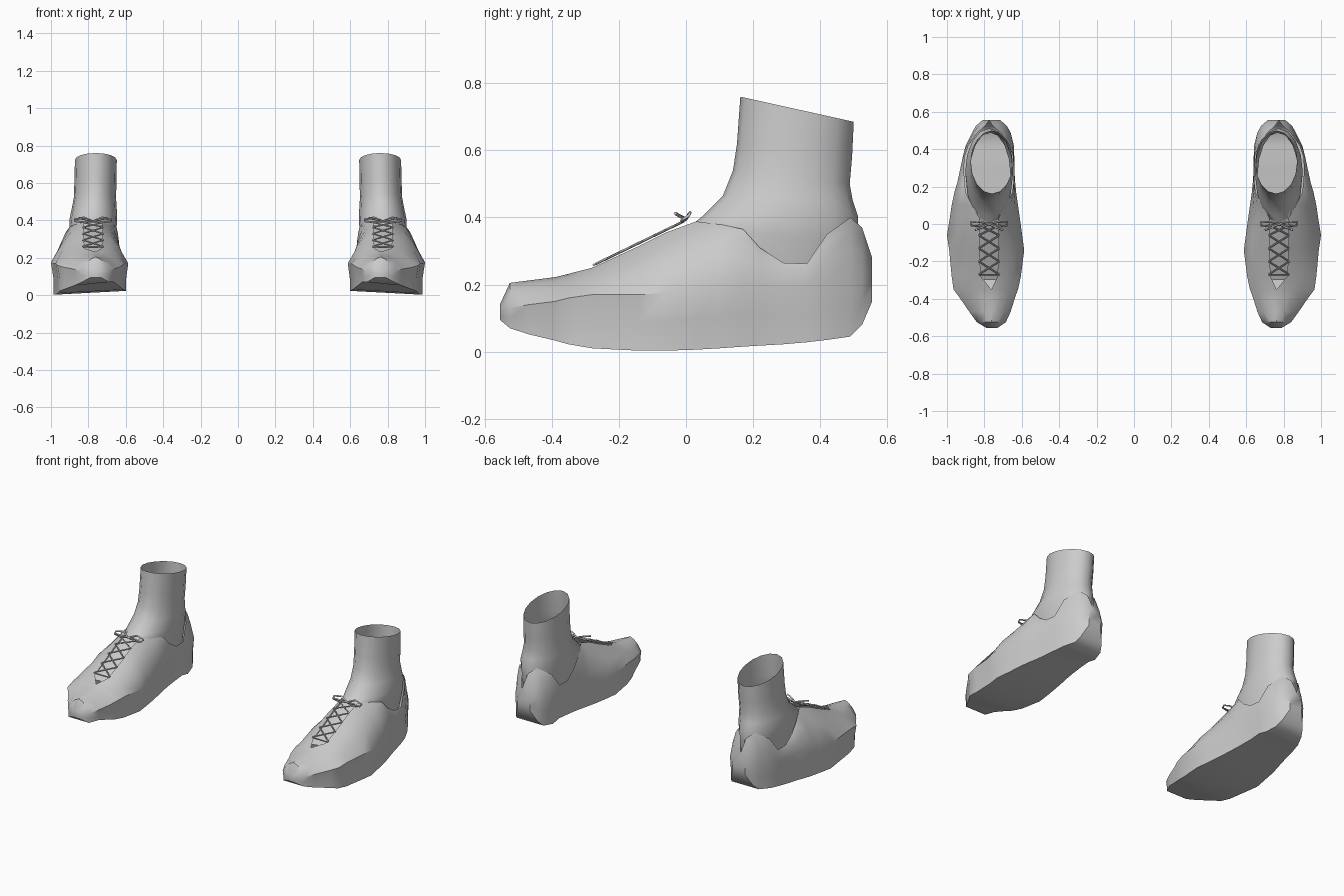
import bpy, bmesh, math

if "Cube" in bpy.data.objects:
    bpy.data.objects.remove(bpy.data.objects["Cube"])

grey = bpy.data.materials.new("plain grey")
grey.diffuse_color = (0.6, 0.6, 0.6, 1)
grey.use_nodes = True
grey.node_tree.nodes["Principled BSDF"].inputs["Base Color"].default_value = grey.diffuse_color


def finish(ob, angle=40):
    """Colour, smooth and mirror a part to the other foot."""
    bpy.context.scene.collection.objects.link(ob)
    ob.data.materials.append(grey)
    if ob.type == 'MESH':
        bpy.ops.object.select_all(action='DESELECT')
        ob.select_set(True)
        bpy.context.view_layer.objects.active = ob
        bpy.ops.object.shade_smooth_by_angle(angle=math.radians(angle))
    mirror = ob.modifiers.new("other_foot", 'MIRROR')
    mirror.use_mirror_merge = False


def loft(name, rings, closed=False, caps=False):
    """Skin a row of equally sized rings."""
    bm = bmesh.new()
    rows = [[bm.verts.new(p) for p in ring] for ring in rings]
    n = len(rows[0])
    for a, b in zip(rows, rows[1:]):
        for i in range(n if closed else n - 1):
            j = (i + 1) % n
            bm.faces.new((a[i], a[j], b[j], b[i]))
    if caps:
        bm.faces.new(rows[0])
        bm.faces.new(rows[-1])
    bmesh.ops.remove_doubles(bm, verts=bm.verts[:], dist=0.0005)
    bmesh.ops.recalc_face_normals(bm, faces=bm.faces[:])
    mesh = bpy.data.meshes.new(name)
    bm.to_mesh(mesh)
    bm.free()
    finish(bpy.data.objects.new(name, mesh))


def cord(name, paths, radius):
    """Thin round laces along point paths."""
    cu = bpy.data.curves.new(name, 'CURVE')
    cu.dimensions = '3D'
    cu.bevel_depth = radius
    cu.bevel_resolution = 0
    cu.use_fill_caps = True
    for path in paths:
        sp = cu.splines.new('POLY')
        sp.points.add(len(path) - 1)
        for p, co in zip(sp.points, path):
            p.co = (*co, 1)
    finish(bpy.data.objects.new(name, cu))


# Shoe stations: y, inner x, outer x, sole z, widest z, half opening, rim z
stations = [
    (-.555, .73, .79, .095, .12, 0, .14),
    (-.525, .685, .84, .07, .13, 0, .205),
    (-.47, .66, .88, .052, .14, 0, .212),
    (-.39, .635, .935, .033, .15, 0, .222),
    (-.35, .62, .965, .022, .16, 0, .232),
    (-.28, .605, .975, .01, .17, .045, .25),
    (-.14, .587, .988, .003, .17, .05, .315),
    (-.06, .598, 1.0, .003, .175, .05, .355),
    (.03, .61, .985, .006, .19, .05, .388),
    (.10, .62, .975, .01, .2, .09, .38),
    (.17, .63, .96, .015, .2, .125, .365),
    (.22, .635, .945, .018, .2, .13, .31),
    (.29, .64, .93, .022, .19, .135, .265),
    (.36, .64, .915, .028, .19, .13, .262),
    (.42, .642, .90, .035, .2, .11, .35),
    (.49, .66, .865, .045, .21, .06, .40),
    (.525, .68, .845, .08, .22, .02, .37),
    (.555, .715, .81, .15, .22, 0, .28),
]


def shoe_ring(y, xi, xo, zb, zm, g, zr):
    cx = .762 if y < -.3 else .775

    def side(xw, xr, lift):
        upper = [(xr + (xw - xr) * t, y, zr + (zm - zr) * s)
                 for t, s in ((0, 0), (.34, .17), (.7, .5), (1, 1))]
        xc = xw + (cx - xw) * .06
        return upper + [(xc, y, (zm + zb) / 2), (xc, y, zb + lift)]

    tilt = .02 if -.5 < y < .4 else 0
    return side(xi, cx - g, tilt) + side(xo, cx + g, 0)[::-1]


loft("shoe", [shoe_ring(*s) for s in stations], caps=True)

# Ankle tube rings: front y, back y, inner x, outer x, front z, back z
ankle = [
    (.162, .50, .648, .872, .76, .685),
    (.152, .495, .65, .875, .62, .58),
    (.14, .488, .652, .878, .54, .50),
    (.11, .497, .648, .89, .465, .45),
    (.045, .512, .646, .902, .40, .405),
    (0, .512, .65, .90, .365, .33),
    (.02, .49, .66, .88, .28, .20),
]


def ankle_ring(yf, yb, xi, xo, zf, zb, n=16):
    ring = []
    for i in range(n):
        a = math.tau * i / n
        k = (1 - math.cos(a)) / 2
        ring.append(((xi + xo) / 2 + (xo - xi) / 2 * math.sin(a),
                     yf + (yb - yf) * k, zf + (zb - zf) * k))
    return ring


loft("ankle", [ankle_ring(*r) for r in ankle], closed=True)

# Tongue under the lacing
tongue = [(-.30, .232), (-.14, .303), (-.06, .343), (.03, .378), (.08, .41)]
loft("tongue", [[(.775 + dx, y, z - abs(dx) * .12) for dx in (-.056, 0, .056)]
                for y, z in tongue])


def eyelet(y, s, lift=.006):
    return (.775 + s * .055, y, .25 + (y + .28) * .485 + lift)


# Crossed laces
rows = [-.27, -.20, -.13, -.06, -.005]
crosses = [[eyelet(a, s), eyelet(b, -s)]
           for a, b in zip(rows[:4], rows[1:]) for s in (-1, 1)]
crosses.append([eyelet(-.275, -1), eyelet(-.275, 1)])
cord("crossed_laces", crosses, .004)

# Bow: two loops, two loose ends and a knot
bow = []
for s in (-1, 1):
    bow.append([(.775 + s * dx, y, z) for dx, y, z in
                ((0, 0, .395), (.05, .012, .415), (.098, .008, .405),
                 (.095, -.008, .395), (.05, -.012, .39), (0, 0, .395))])
    bow.append([(.775, 0, .395), (.775 + s * .04, -.02, .405),
                (.775 + s * .075, -.032, .412)])
bow.append([(.763, -.005, .395), (.787, -.005, .395)])
cord("bow", bow, .0055)
